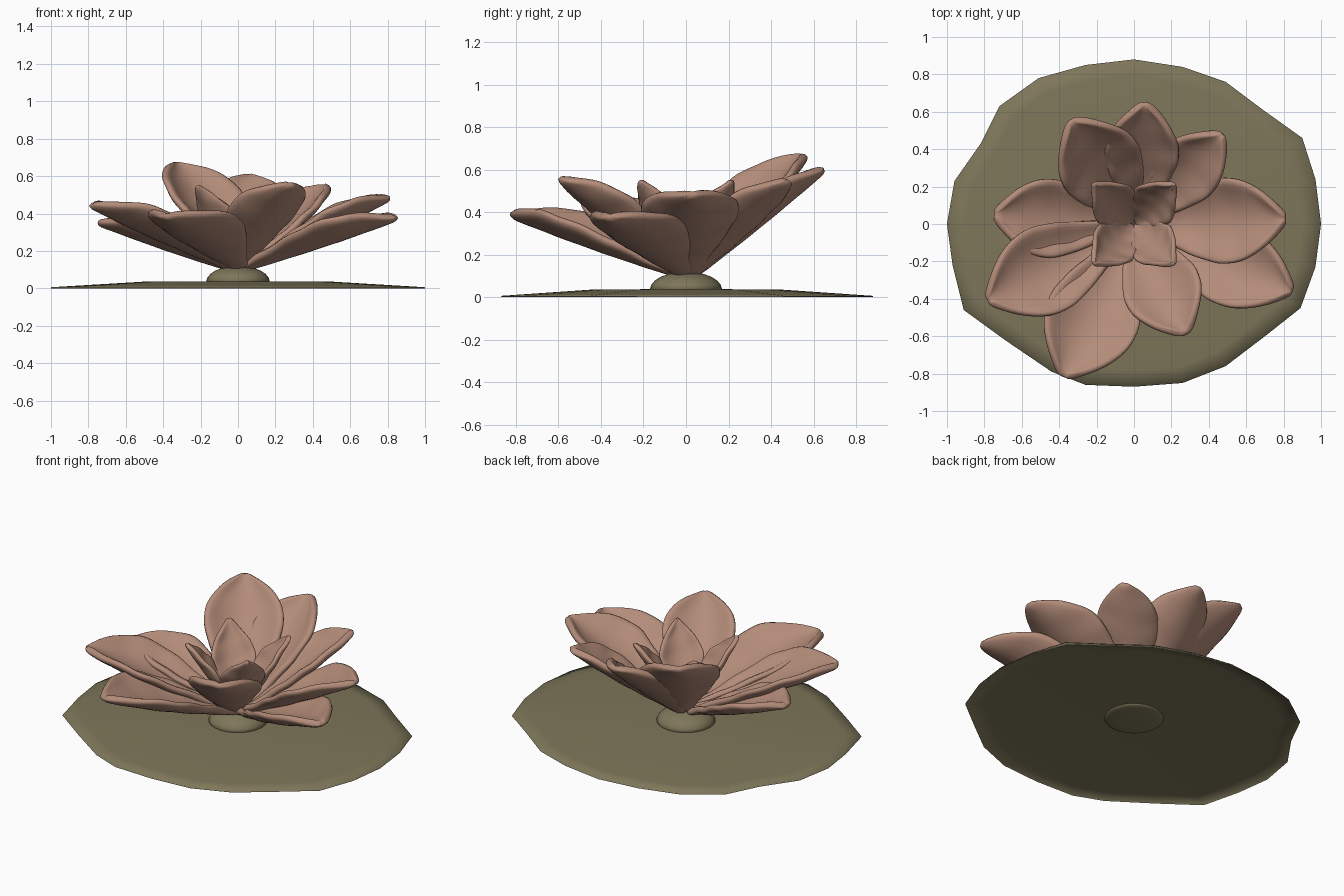
import bpy, bmesh, math, random
from mathutils import Vector

random.seed(4)
cube = bpy.data.objects.get("Cube")
if cube:
    bpy.data.objects.remove(cube)


def material(name, rgb):
    m = bpy.data.materials.new(name)
    m.use_nodes = True
    m.diffuse_color = (*rgb, 1)
    m.node_tree.nodes["Principled BSDF"].inputs["Base Color"].default_value = (*rgb, 1)
    return m


GREEN = material("olive green", (0.208, 0.182, 0.102))
PINK = material("dusty pink", (0.45, 0.26, 0.19))


def add_object(name, bm, mat):
    mesh = bpy.data.meshes.new(name)
    bm.to_mesh(mesh)
    bm.free()
    mesh.materials.append(mat)
    mesh.shade_smooth()
    obj = bpy.data.objects.new(name, mesh)
    bpy.context.collection.objects.link(obj)
    return obj


# Lily pad: an irregular outline repeated in shrinking rings, with a small turned-down lip
OUTLINE = [(1, 0), (.97, .24), (.9, .46), (.69, .61), (.49, .76), (.26, .84), (0, .88), (-.26, .85),
           (-.51, .78), (-.72, .63), (-.82, .43), (-.96, .23), (-1, 0), (-.97, -.22), (-.91, -.46),
           (-.69, -.62), (-.44, -.79), (-.26, -.86), (0, -.87), (.26, -.85), (.49, -.76),
           (.7, -.6), (.89, -.45), (.97, -.23)]
bm = bmesh.new()
rings = [[bm.verts.new((x * s, y * s, z)) for x, y in OUTLINE]
         for s, z in ((1, 0), (.998, .006), (.9, .012), (.5, .036))]
count = len(OUTLINE)
for low, high in zip(rings, rings[1:]):
    for i in range(count):
        j = (i + 1) % count
        bm.faces.new((low[i], low[j], high[j], high[i]))
centre = bm.verts.new((0, 0, .038))
for i in range(count):
    bm.faces.new((rings[-1][i], rings[-1][(i + 1) % count], centre))
add_object("lily_pad", bm, GREEN)

# Flower base: a dome with a shallow underside just showing below the pad
bm = bmesh.new()
bmesh.ops.create_uvsphere(bm, u_segments=24, v_segments=12, radius=.17)
for v in bm.verts:
    v.co.z = .035 + v.co.z * (.5 if v.co.z > 0 else .1)
add_object("flower_base", bm, GREEN)

# Half width of a petal along its length, as a fraction of the widest point
BROAD = [(0, .18), (.2, .48), (.4, .81), (.58, 1), (.72, .96), (.85, .7), (.94, .36), (1, .06)]
POINTED = [(0, .25), (.2, .55), (.4, .87), (.58, 1), (.72, .82), (.85, .5), (1, .04)]


def half_width(shape, u):
    for (u0, w0), (u1, w1) in zip(shape, shape[1:]):
        if u <= u1:
            return w0 + (w1 - w0) * (u - u0) / (u1 - u0)
    return shape[-1][1]


def petal(name, tip, width, shape=BROAD, shift=0, start=.04, thick=.042):
    tip = Vector(tip)
    out = Vector((tip.x, tip.y, 0)).normalized()
    base = out * start + Vector((shift, 0, .11))
    along = (tip - base).normalized()
    side = Vector((0, 0, 1)).cross(along).normalized()
    up = along.cross(side)
    phase = random.uniform(0, math.tau)
    rows, cols = 16, 8
    bm = bmesh.new()
    grid = []
    for r in range(rows + 1):
        u = r / rows
        w = half_width(shape, u) * width / 2
        row = []
        for c in range(cols + 1):
            v = 2 * c / cols - 1
            lift = .42 * w * v * v - .008 * math.sin(math.pi * u)
            ripple = .006 * math.sin(u * 26 + phase + v * 2) * abs(v)
            row.append(bm.verts.new(base.lerp(tip, u) + side * w * v + up * (lift + ripple)))
        grid.append(row)
    for a, b in zip(grid, grid[1:]):
        for c in range(cols):
            bm.faces.new((a[c], b[c], b[c + 1], a[c + 1]))
    bmesh.ops.recalc_face_normals(bm, faces=bm.faces)
    obj = add_object(name, bm, PINK)
    solid = obj.modifiers.new("thickness", 'SOLIDIFY')
    solid.thickness = thick
    solid.offset = 0
    obj.modifiers.new("rounding", 'SUBSURF').levels = 1


# Outer petals: tip position, width and sideways shift of the root
OUTER = [((.06, .65, .605), .41, .01), ((-.34, .555, .67), .47, .03), ((.475, .48, .55), .36, .01),
         ((.815, .03, .488), .47, 0), ((.85, -.36, .38), .45, 0), ((.28, -.59, .56), .43, -.03),
         ((-.38, -.82, .39), .52, .02), ((-.785, -.41, .448), .49, 0), ((-.75, .05, .355), .43, 0)]
for i, (tip, width, shift) in enumerate(OUTER):
    petal(f"outer_petal_{i + 1}", tip, width, shift=shift)

# Inner petals: four upright ones meeting in a square
for sx in (-1, 1):
    for sy in (-1, 1):
        petal(f"inner_petal_{'left' if sx > 0 else 'right'}_{'back' if sy > 0 else 'front'}",
              (sx * .215, sy * .215, .55), .27, POINTED, start=.01, thick=.028)
